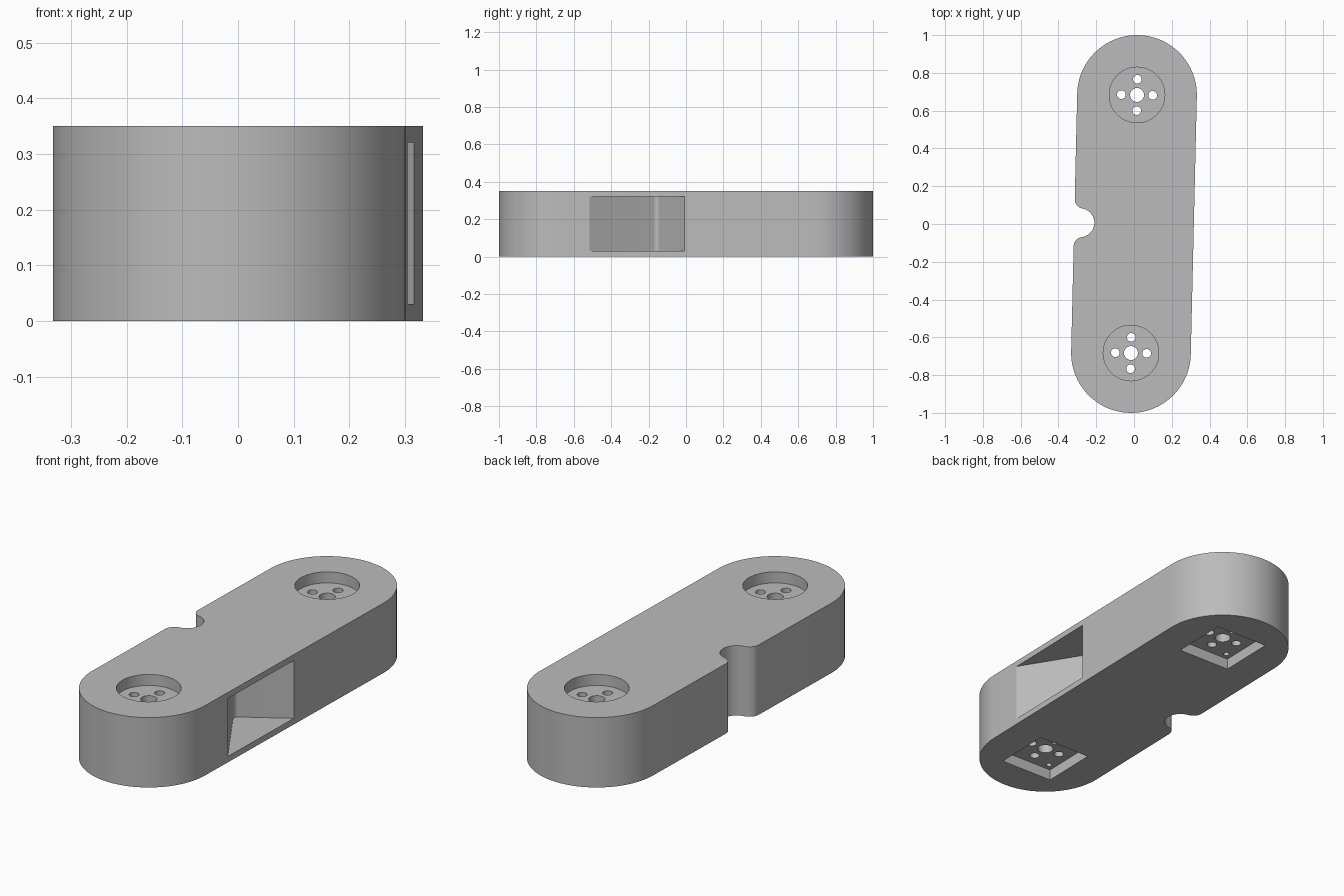
import bpy, bmesh
from math import cos, sin, radians, pi
from mathutils import Matrix

if "Cube" in bpy.data.objects:
    bpy.data.objects.remove(bpy.data.objects["Cube"])

H = 0.35          # body height
R = 0.3167        # end radius
C = 0.6833        # end centre distance
TILT = Matrix.Rotation(radians(-1.34), 4, 'Z')

grey = bpy.data.materials.new("plain grey")
grey.use_nodes = True
COLOUR = (0.5, 0.5, 0.5, 1)
grey.diffuse_color = COLOUR
grey.node_tree.nodes["Principled BSDF"].inputs["Base Color"].default_value = COLOUR


def arc(x, y, r, start, end, steps):
    """Points along an arc, angles in degrees."""
    angles = [radians(start + (end - start) * i / steps) for i in range(steps + 1)]
    return [(x + r * cos(a), y + r * sin(a)) for a in angles]


def circle(x, y, r, steps=48):
    return arc(x, y, r, 0, 360, steps)[:-1]


def prism(name, outline, z0, z1):
    """Extrude a counter-clockwise outline between two heights."""
    bm = bmesh.new()
    face = bm.faces.new([bm.verts.new((x, y, z0)) for x, y in outline])
    top = bmesh.ops.extrude_face_region(bm, geom=[face])["geom"]
    bmesh.ops.translate(bm, vec=(0, 0, z1 - z0),
                        verts=[v for v in top if isinstance(v, bmesh.types.BMVert)])
    bmesh.ops.recalc_face_normals(bm, faces=bm.faces)
    mesh = bpy.data.meshes.new(name)
    bm.to_mesh(mesh)
    bm.free()
    mesh.materials.append(grey)
    obj = bpy.data.objects.new(name, mesh)
    bpy.context.collection.objects.link(obj)
    return obj


# Body: rounded bar with a soft-shouldered notch on its right side
outline = arc(0, -C, R, 180, 360, 64) + arc(0, C, R, 0, 180, 64)
outline += arc(-R + 0.05, 0.125, 0.05, 180, 261, 12)
outline += arc(-R + 0.03, 0, 0.0766, 81, -81, 24)
outline += arc(-R + 0.05, -0.125, 0.05, 99, 180, 12)
body = prism("arm_body", outline, 0, H)

# Side pocket: right-angled wedge with a rounded inner corner
slope = radians(-57)
r = 0.022
tip_x, tip_y = 0.085, -0.152
mid_x = tip_x + r * (cos(slope) - sin(slope))
mid_y = tip_y + r * (sin(slope) + cos(slope))
wedge = arc(mid_x, mid_y, r, 123, 213, 8)
for angle, reach in ((slope, 0.55), (slope + pi / 2, 0.4)):
    wedge.append((tip_x + reach * cos(angle), tip_y + reach * sin(angle)))
cutters = [prism("pocket_cutter", wedge, 0.03, 0.32)]

# Each end: round recess above, square recess below, joined by holes
half, spread, corner = 0.145, 0.083, 0.11
for y in (-C, C):
    square = [(-half, y - half), (half, y - half), (half, y + half), (-half, y + half)]
    cutters.append(prism("round_recess_cutter", circle(0, y, 0.147, 64), H - 0.055, H + 0.1))
    cutters.append(prism("square_recess_cutter", square, -0.1, 0.055))
    cutters.append(prism("centre_hole_cutter", circle(0, y, 0.037), 0.02, H - 0.02))
    for dx, dy in ((1, 0), (-1, 0), (0, 1), (0, -1)):
        spot = circle(dx * spread, y + dy * spread, 0.023, 32)
        cutters.append(prism("bolt_hole_cutter", spot, 0.02, H - 0.02))
    for dx, dy in ((1, 1), (-1, 1), (-1, -1), (1, -1)):
        spot = circle(dx * corner, y + dy * corner, 0.014, 24)
        cutters.append(prism("corner_hole_cutter", spot, 0.02, 0.13))

# Cut everything out and bake the result
for cutter in cutters:
    cutter.hide_render = True
    mod = body.modifiers.new(cutter.name, 'BOOLEAN')
    mod.operation = 'DIFFERENCE'
    mod.solver = 'EXACT'
    mod.object = cutter
bpy.context.view_layer.update()
baked = bpy.data.meshes.new_from_object(body.evaluated_get(bpy.context.evaluated_depsgraph_get()))
body.modifiers.clear()
body.data = baked
for cutter in cutters:
    bpy.data.objects.remove(cutter)

# The whole bar is turned slightly
baked.transform(TILT)

bpy.ops.object.select_all(action='DESELECT')
body.select_set(True)
bpy.context.view_layer.objects.active = body
bpy.ops.object.shade_smooth_by_angle(angle=radians(30))
